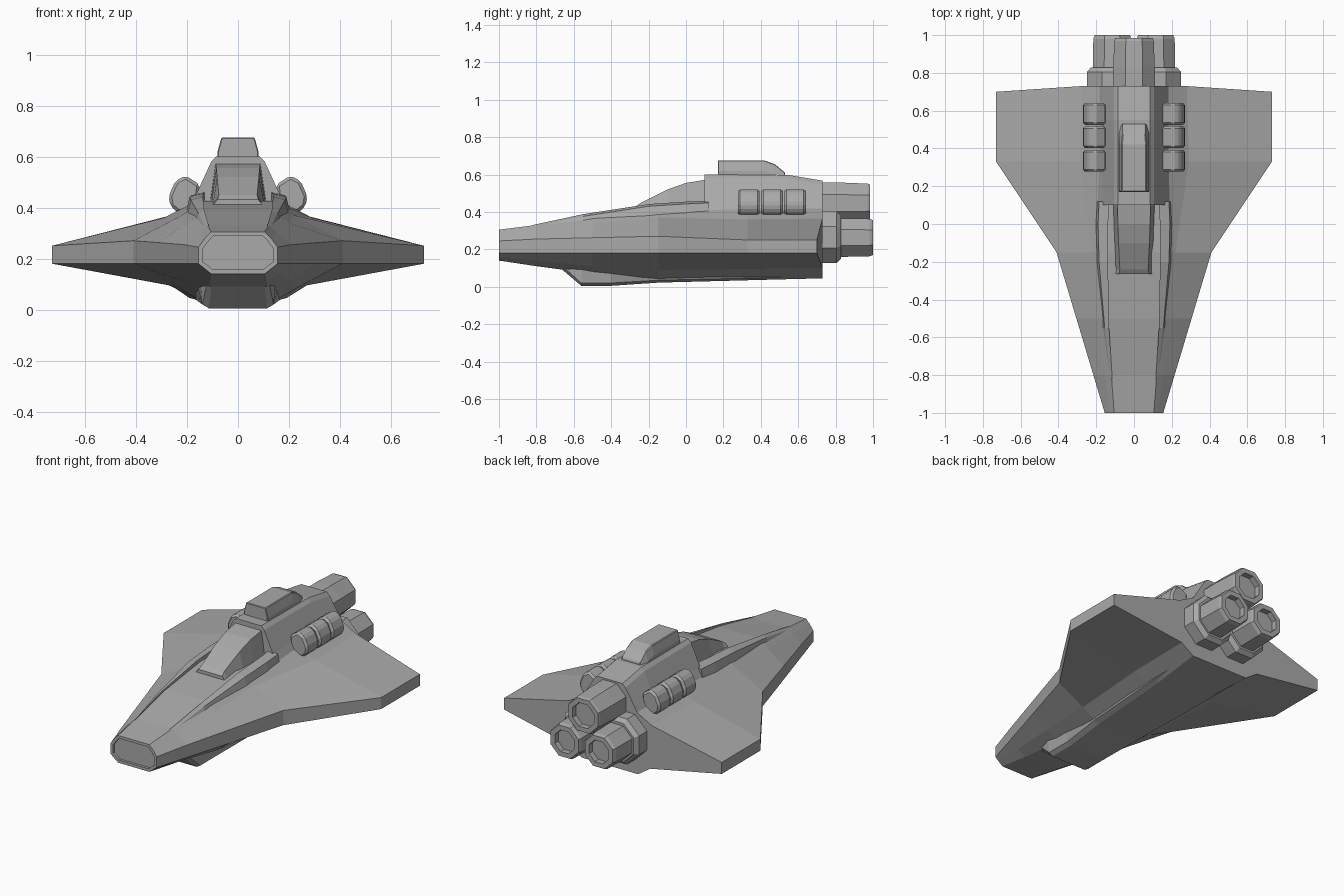
import bpy, bmesh
from math import cos, sin, pi

cube = bpy.data.objects.get("Cube")
if cube:
    bpy.data.objects.remove(cube, do_unlink=True)

grey = bpy.data.materials.new("hull grey")
grey.use_nodes = True
GREY = (0.4, 0.4, 0.4, 1)
grey.diffuse_color = GREY
grey.node_tree.nodes["Principled BSDF"].inputs["Base Color"].default_value = GREY


def loft(name, rings, bevel=0.0, recess=None):
    """Skin closed rings of equal length; recess = (face direction in y, width, depth)."""
    bm = bmesh.new()
    loops = [[bm.verts.new(p) for p in ring] for ring in rings]
    n = len(loops[0])
    for a, b in zip(loops, loops[1:]):
        for i in range(n):
            j = (i + 1) % n
            bm.faces.new((a[i], a[j], b[j], b[i]))
    caps = {-1: bm.faces.new(loops[0]), 1: bm.faces.new(loops[-1])}
    bmesh.ops.recalc_face_normals(bm, faces=bm.faces)
    if recess:
        side, width, depth = recess
        bmesh.ops.inset_region(bm, faces=[caps[side]], thickness=width)
        ext = bmesh.ops.extrude_discrete_faces(bm, faces=[caps[side]])
        for v in ext["faces"][0].verts:
            v.co.y -= side * depth
    mesh = bpy.data.meshes.new(name)
    bm.to_mesh(mesh)
    bm.free()
    mesh.materials.append(grey)
    ob = bpy.data.objects.new(name, mesh)
    bpy.context.collection.objects.link(ob)
    if bevel:
        mod = ob.modifiers.new("edge bevel", "BEVEL")
        mod.width = bevel
        mod.segments = 1
    return ob


def sym(y, *half):
    """Mirror a half outline, top to bottom, into a full ring."""
    pts = [(x, y, z) for x, z in half]
    return pts + [(-x, y, z) for x, y, z in reversed(pts)]


# Main hull blended into the wings
hull = [
    sym(-1.0, (.105, .305), (.13, .28), (.155, .245), (.155, .18), (.13, .16), (.105, .14)),
    sym(-.8, (.12, .33), (.15, .305), (.215, .255), (.215, .18), (.16, .14), (.11, .11)),
    sym(-.5, (.135, .385), (.2, .34), (.305, .262), (.305, .18), (.21, .11), (.12, .07)),
    sym(-.15, (.14, .425), (.22, .37), (.41, .27), (.41, .18), (.24, .09), (.14, .03)),
    sym(.33, (.16, .43), (.29, .36), (.73, .25), (.73, .18), (.27, .095), (.15, .035)),
    sym(.73, (.16, .43), (.28, .365), (.73, .25), (.73, .18), (.27, .1), (.19, .045)),
]
# Sweep the trailing edge forward at the wing tips
hull[-1] = [(x, .7 if abs(x) > .5 else y, z) for x, y, z in hull[-1]]
loft("hull_and_wings", hull, recess=(-1, .018, .015))

# Keel under the belly
loft("keel", [
    sym(-.66, (.12, .13), (.12, .11), (.105, .09)),
    sym(-.56, (.15, .13), (.14, .02), (.115, .005)),
    sym(-.4, (.17, .13), (.14, .02), (.115, .005)),
    sym(-.15, (.2, .13), (.16, .035), (.13, .022)),
    sym(.72, (.24, .13), (.2, .055), (.17, .045)),
])

# Raised engine housing
loft("engine_housing", [
    sym(y, (.085, z), (.105, z - .02), (.165, .45), (.215, .36))
    for y, z in ((.1, .6), (.55, .597), (.73, .567))
])

# Cockpit canopy
loft("canopy", [
    sym(y, (x, z), (x + .025, .4))
    for y, x, z in ((-.265, .08, .432), (-.24, .075, .45), (-.1, .082, .52),
                    (0, .085, .555), (.11, .088, .573))
])

# Dorsal fairing with a sloping tail
loft("dorsal_fairing", [
    sym(y, (x, z), (.08, z - .055), (.08, .58))
    for y, x, z in ((.17, .065, .675), (.42, .065, .675), (.475, .06, .655), (.53, .06, .61))
], bevel=.006)

# Upper engine
def engine(name, cx, cz, radius, stations, recess=None):
    rings = []
    for y, scale in stations:
        rings.append([(cx + radius * scale * cos(pi / 8 + i * pi / 4), y,
                       cz + radius * scale * sin(pi / 8 + i * pi / 4)) for i in range(8)])
    return loft(name, rings, recess=recess)


engine("upper_engine", 0, .447, .119, ((.7, 1), (.83, 1), (.97, .95), (.985, .9)), (1, .03, .035))

for side, word in ((1, "left"), (-1, "right")):
    # Lower engines and their collars
    engine(word + "_engine", side * .115, .263, .112,
           ((.7, 1), (.82, 1), (.98, .97), (1.0, .9)), (1, .03, .035))
    engine(word + "_engine_collar", side * .112, .265, .149, ((.69, 1), (.805, 1), (.828, .85)))

    # Strakes flanking the cockpit
    loft(word + "_strake", [
        [(side * x, y, z) for x, z in ((xi, zt), (xo, zt - .012), (xo + .02, zb), (xi, zb))]
        for y, xi, xo, zt, zb in ((-.82, .115, .125, .33, .28), (-.55, .132, .155, .388, .32),
                                  (-.2, .138, .185, .442, .34), (.0, .138, .19, .455, .35),
                                  (.12, .13, .185, .46, .35))
    ])

    # Row of side pods
    for number, mid in enumerate((.335, .46, .583)):
        outline = ((.15, .49), (.205, .525), (.245, .505), (.272, .445), (.265, .405), (.235, .38), (.16, .38))
        loft(f"{word}_pod_{number + 1}", [
            [(side * x, y, z) for x, z in outline] for y in (mid - .058, mid + .058)
        ], bevel=.012)
